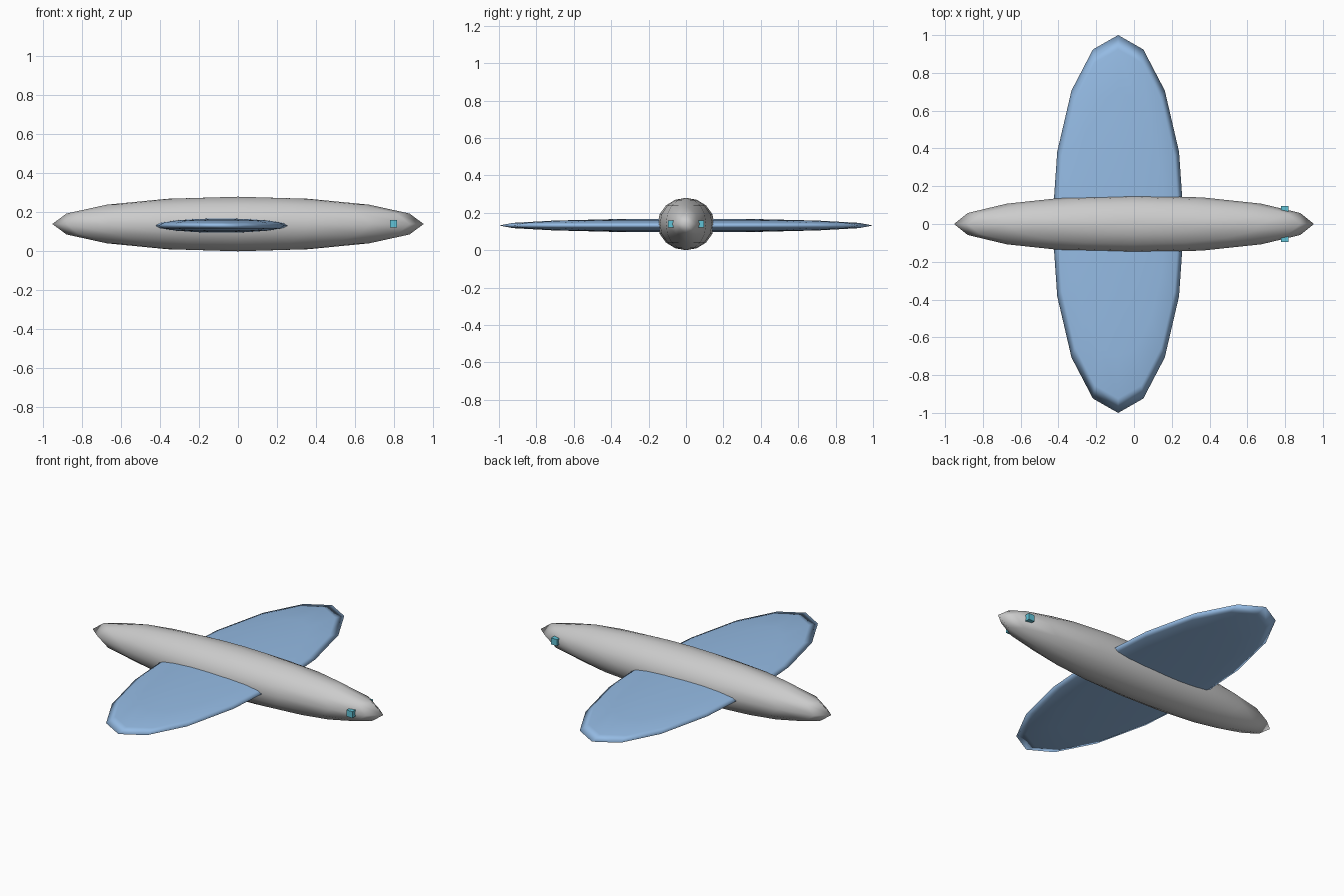
import bpy

if "Cube" in bpy.data.objects:
    bpy.data.objects.remove(bpy.data.objects["Cube"])


def material(name, color):
    m = bpy.data.materials.new(name)
    m.diffuse_color = color
    m.use_nodes = True
    m.node_tree.nodes["Principled BSDF"].inputs["Base Color"].default_value = m.diffuse_color
    return m


def ellipsoid(name, center, radii, mat=None):
    # low-poly sphere, stretched and smooth shaded
    bpy.ops.mesh.primitive_uv_sphere_add(segments=16, ring_count=8, radius=1, location=center)
    ob = bpy.context.object
    ob.name = name
    ob.scale = radii
    bpy.ops.object.transform_apply(location=False, rotation=False, scale=True)
    bpy.ops.object.shade_smooth()
    if mat:
        ob.data.materials.append(mat)
    return ob


wing_blue = material("wing_blue", (0.30, 0.50, 0.78, 1))
light_cyan = material("light_cyan", (0.12, 0.55, 0.68, 1))

# Body and one-piece wing
ellipsoid("fuselage", (0, 0, 0.14), (0.953, 0.152, 0.14))
ellipsoid("wing", (-0.084, 0, 0.132), (0.349, 1.0, 0.037), wing_blue)

# Small cubes on both sides of the nose
for side, label in ((-1, "right"), (1, "left")):
    bpy.ops.mesh.primitive_cube_add(size=0.038, location=(0.798, side * 0.077, 0.141))
    cube = bpy.context.object
    cube.name = f"nose_light_{label}"
    cube.data.materials.append(light_cyan)
